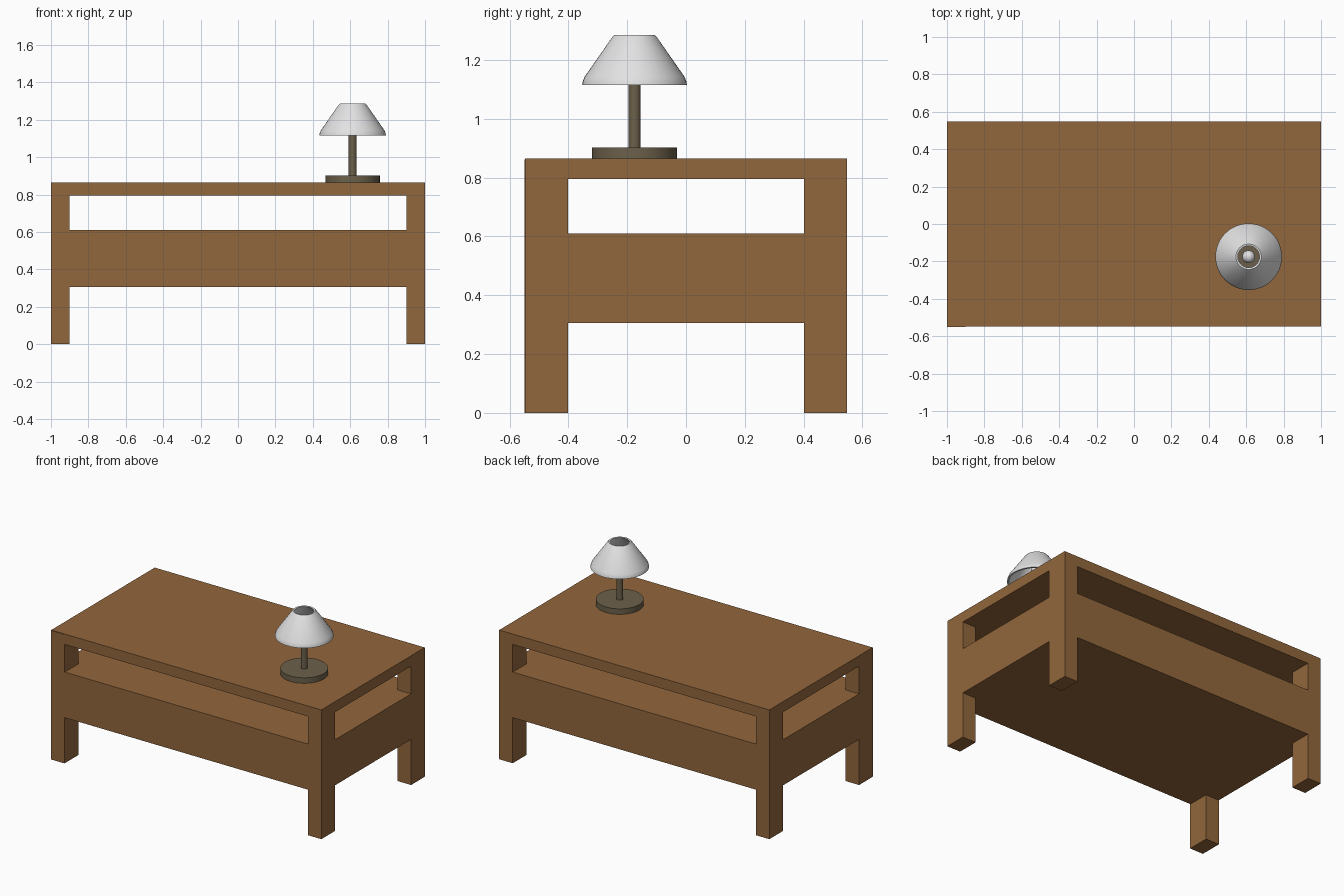
import bpy, bmesh, math

if "Cube" in bpy.data.objects:
    bpy.data.objects.remove(bpy.data.objects["Cube"])


def material(name, rgb):
    m = bpy.data.materials.new(name)
    m.diffuse_color = (*rgb, 1)
    m.use_nodes = True
    m.node_tree.nodes["Principled BSDF"].inputs["Base Color"].default_value = m.diffuse_color
    return m


WOOD = material("brown wood", (0.29, 0.135, 0.045))
METAL = material("olive bronze", (0.15, 0.117, 0.07))
WHITE = material("soft white", (0.76, 0.76, 0.77))


def add_object(name, bm, mat, smooth=False):
    bmesh.ops.recalc_face_normals(bm, faces=bm.faces)
    me = bpy.data.meshes.new(name)
    bm.to_mesh(me)
    bm.free()
    me.materials.append(mat)
    ob = bpy.data.objects.new(name, me)
    bpy.context.collection.objects.link(ob)
    if smooth:
        bpy.ops.object.select_all(action='DESELECT')
        ob.select_set(True)
        bpy.context.view_layer.objects.active = ob
        bpy.ops.object.shade_smooth_by_angle(angle=math.radians(35))
    return ob


def box(name, lo, hi, mat):
    bm = bmesh.new()
    bmesh.ops.create_cube(bm, size=1)
    for v in bm.verts:
        v.co = [lo[i] + (v.co[i] + 0.5) * (hi[i] - lo[i]) for i in range(3)]
    return add_object(name, bm, mat)


def lathe(name, profile, mat, closed=False, steps=48):
    """Spin a (radius, z) profile about the lamp axis."""
    bm = bmesh.new()
    vs = [bm.verts.new((r, 0, z)) for r, z in profile]
    pairs = list(zip(vs, vs[1:])) + ([(vs[-1], vs[0])] if closed else [])
    edges = [bm.edges.new(p) for p in pairs]
    bmesh.ops.spin(bm, geom=vs + edges, cent=(0, 0, 0), axis=(0, 0, 1),
                   angle=math.tau, steps=steps, use_duplicate=False)
    bmesh.ops.remove_doubles(bm, verts=bm.verts, dist=1e-5)
    ob = add_object(name, bm, mat, True)
    ob.location = (LX, LY, 0)
    return ob


HX, HY = 1.0, 0.547        # table half sizes
LEG_X, LEG_Y = 0.10, 0.145
TOP = 0.865
LX, LY = 0.613, -0.175     # lamp axis

# Table top and solid lower body
box("table_top", (-HX, -HY, 0.795), (HX, HY, TOP), WOOD)
box("lower_body", (-HX, -HY, 0.305), (HX, HY, 0.61), WOOD)

# Four corner legs; the front left one stands very slightly proud
for sx, side in ((-1, "left"), (1, "right")):
    for sy, end in ((-1, "front"), (1, "back")):
        proud = sx < 0 and sy < 0
        xs = sorted((sx * HX, sx * (HX - LEG_X)))
        ys = sorted((sy * (HY + (0.003 if proud else 0)), sy * (HY - LEG_Y)))
        box(f"{end}_{side}_leg", (xs[0], ys[0], 0),
            (xs[1], ys[1], 0.862 if proud else 0.795), WOOD)

# Lamp foot and stem
lathe("lamp_base", [(0, TOP), (0.145, TOP), (0.145, 0.902), (0, 0.902)], METAL)
lathe("lamp_stem", [(0, 0.902), (0.021, 0.902), (0.021, 1.17), (0, 1.17)], METAL)

# Bulb
lathe("bulb", [(0.034 * math.sin(a), 1.195 - 0.034 * math.cos(a))
               for a in (math.pi * i / 12 for i in range(13))], WHITE, steps=32)

# Open lamp shade with a thin wall
lathe("lamp_shade",
      [(0.178, 1.116), (0.176, 1.128), (0.170, 1.143), (0.076, 1.278),
       (0.068, 1.286), (0.058, 1.284), (0.066, 1.272), (0.160, 1.138),
       (0.167, 1.116)], WHITE, closed=True)
